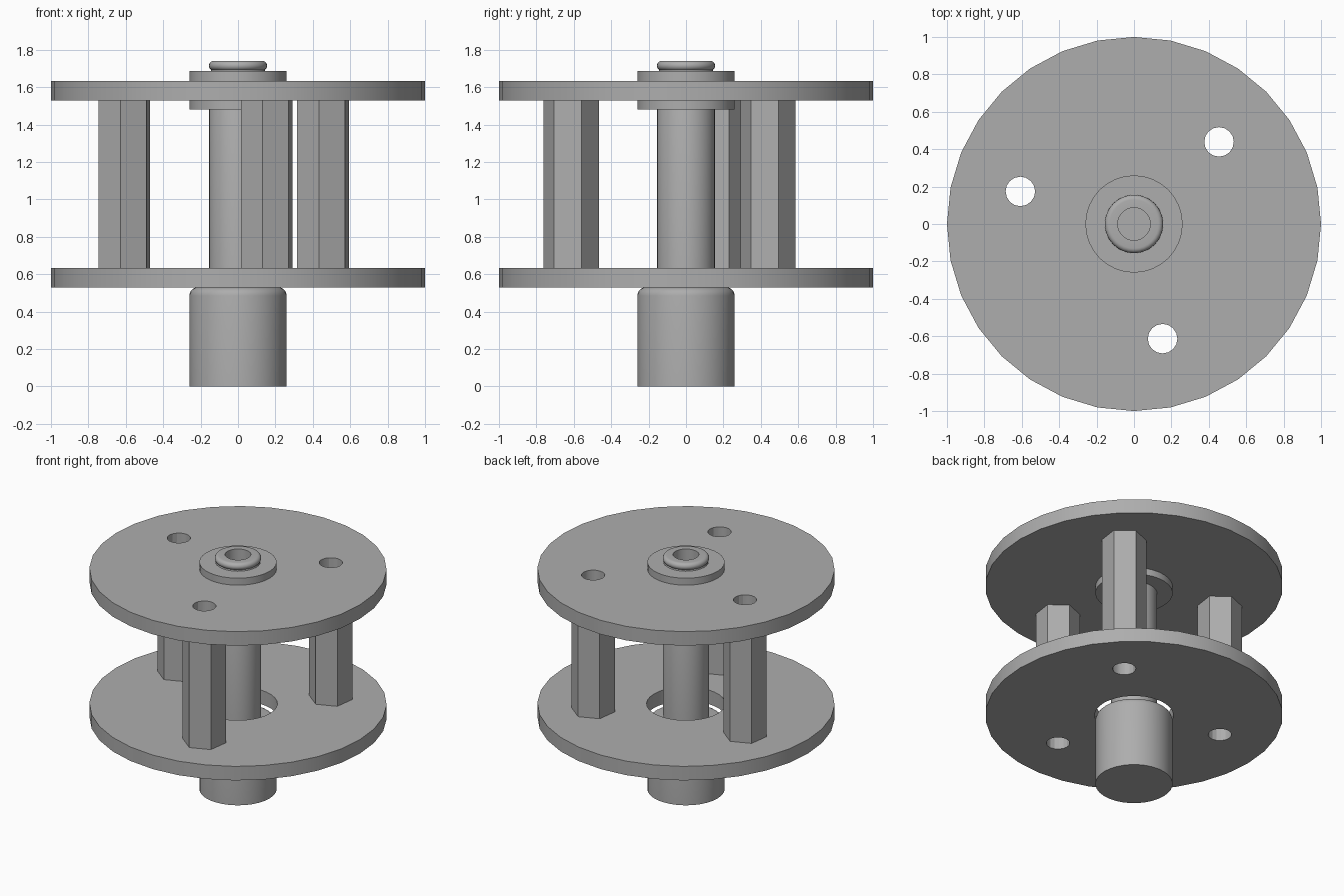
import bpy, bmesh
from math import radians, sin, cos, pi
from mathutils import Matrix

old = bpy.data.objects.get("Cube")
if old:
    bpy.data.objects.remove(old, do_unlink=True)

GREY = (0.42, 0.42, 0.42, 1)
mat = bpy.data.materials.new("grey")
mat.use_nodes = True
mat.diffuse_color = GREY
mat.node_tree.nodes["Principled BSDF"].inputs["Base Color"].default_value = GREY


def finish(name, bm):
    bmesh.ops.recalc_face_normals(bm, faces=bm.faces)
    mesh = bpy.data.meshes.new(name)
    bm.to_mesh(mesh)
    bm.free()
    mesh.materials.append(mat)
    ob = bpy.data.objects.new(name, mesh)
    bpy.context.collection.objects.link(ob)
    return ob


def select(ob):
    bpy.ops.object.select_all(action='DESELECT')
    ob.select_set(True)
    bpy.context.view_layer.objects.active = ob


def smooth(ob):
    select(ob)
    bpy.ops.object.shade_smooth_by_angle(angle=radians(35))


def lathe(name, profile, sides=32):
    """Revolve (radius, height) points around the z axis."""
    bm = bmesh.new()
    vs = [bm.verts.new((r, 0, z)) for r, z in profile]
    es = [bm.edges.new(pair) for pair in zip(vs, vs[1:])]
    bmesh.ops.spin(bm, geom=vs + es, cent=(0, 0, 0), axis=(0, 0, 1),
                   angle=2 * pi, steps=sides, use_merge=False)
    bmesh.ops.remove_doubles(bm, verts=bm.verts, dist=0.0005)
    ob = finish(name, bm)
    smooth(ob)
    return ob


def prism(bm, x, y, z0, z1, radius, sides, turn=0):
    place = Matrix.Translation((x, y, (z0 + z1) / 2)) @ Matrix.Rotation(turn, 4, 'Z')
    bmesh.ops.create_cone(bm, cap_ends=True, segments=sides, radius1=radius,
                          radius2=radius, depth=z1 - z0, matrix=place)


def cut(ob, cutter):
    mod = ob.modifiers.new("holes", 'BOOLEAN')
    mod.operation = 'DIFFERENCE'
    mod.solver = 'EXACT'
    mod.object = cutter
    select(ob)
    bpy.ops.object.modifier_apply(modifier=mod.name)
    smooth(ob)


def arc(r, z, size, a0, a1, n=5):
    """Rounded corner points around the centre (r, z)."""
    angles = [radians(a0 + (a1 - a0) * i / n) for i in range(n + 1)]
    return [(r + size * cos(a), z + size * sin(a)) for a in angles]


LOW, HIGH, THICK = 0.53, 1.53, 0.104
spots = [(0.632 * cos(radians(a)), 0.632 * sin(radians(a))) for a in (44, 164, 284)]

# Bolt holes that run through plates and spacers
bm = bmesh.new()
for x, y in spots:
    prism(bm, x, y, 0.3, 1.9, 0.079, 16)
bolt_holes = finish("bolt_hole_cutter", bm)
bolt_holes.hide_render = True


# Round plates: the lower has a wide opening, the upper holds the bearing
def plate(name, z, opening):
    ob = lathe(name, [(opening, z), (1, z), (1, z + THICK),
                      (opening, z + THICK), (opening, z)])
    cut(ob, bolt_holes)


plate("lower_plate", LOW, 0.265)
plate("upper_plate", HIGH, 0.2)

# Hexagonal spacers
for i, (x, y) in enumerate(spots):
    bm = bmesh.new()
    # cone vertices begin on the y axis
    prism(bm, x, y, LOW + THICK, HIGH, 0.149, 6, radians(22 - 90))
    cut(finish(f"spacer_{i + 1}", bm), bolt_holes)

bpy.data.objects.remove(bolt_holes, do_unlink=True)

# Flanged bearing collars under and over the upper plate
for name, z0, z1 in (("lower_collar", 1.48, HIGH), ("upper_collar", HIGH + THICK, 1.686)):
    lathe(name, [(0.15, z0), (0.26, z0), (0.26, z1), (0.15, z1), (0.15, z0)])

# Base cylinder with a rounded shoulder
lathe("base_cylinder", [(0, 0), (0.26, 0)] + arc(0.215, 0.485, 0.045, 0, 90) + [(0, 0.53)])

# Shaft with a rounded tip and a blind bore
lathe("shaft", [(0, 0.5), (0.155, 0.5), (0.155, 1.66)]
      + arc(0.13, 1.715, 0.026, -60, 90, 8)
      + [(0.087, 1.741), (0.087, 1.54), (0, 1.54)])
